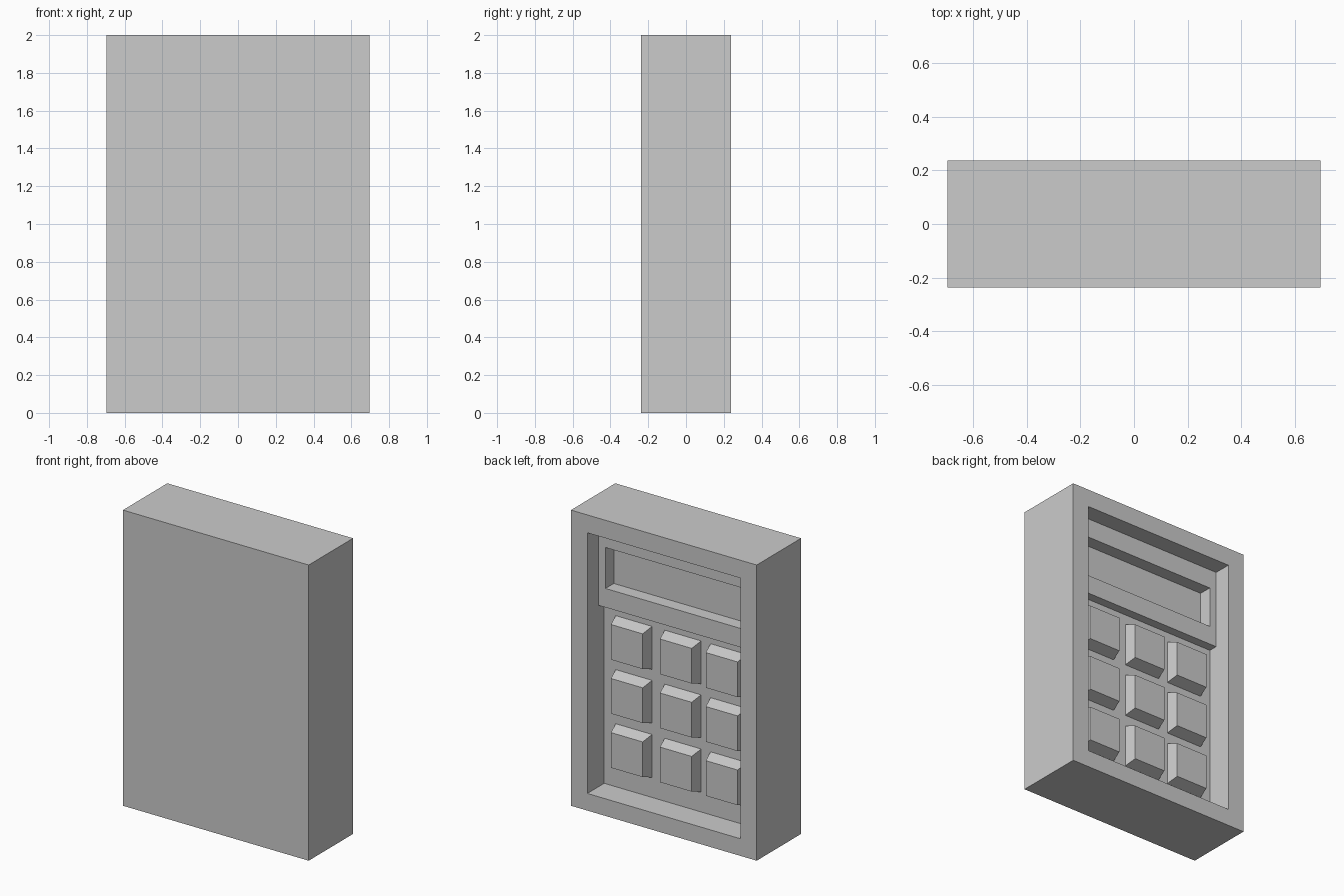
import bpy, bmesh

if "Cube" in bpy.data.objects:
    bpy.data.objects.remove(bpy.data.objects["Cube"])

W, D, H = 1.39, 0.474, 2.0
BACK = D / 2            # the keypad side faces +y
FLOOR = BACK - 0.18     # keypad floor
PANEL = BACK - 0.119    # raised panel around the screen


def new_object(name, bm):
    bmesh.ops.recalc_face_normals(bm, faces=bm.faces)
    mesh = bpy.data.meshes.new(name)
    bm.to_mesh(mesh)
    bm.free()
    ob = bpy.data.objects.new(name, mesh)
    bpy.context.collection.objects.link(ob)
    return ob


def prism(name, profile, x0, x1):
    """Extrude a (y, z) side profile from x0 to x1."""
    bm = bmesh.new()
    face = bm.faces.new([bm.verts.new((x0, y, z)) for y, z in profile])
    ext = bmesh.ops.extrude_face_region(bm, geom=[face])
    verts = [v for v in ext["geom"] if isinstance(v, bmesh.types.BMVert)]
    bmesh.ops.translate(bm, verts=verts, vec=(x1 - x0, 0, 0))
    return new_object(name, bm)


def rect(y0, y1, z0, z1):
    return [(y0, z0), (y1, z0), (y1, z1), (y0, z1)]


def cut(target, cutter):
    mod = target.modifiers.new(cutter.name, "BOOLEAN")
    mod.operation = "DIFFERENCE"
    mod.solver = "EXACT"
    mod.object = cutter
    cutter.hide_render = True
    cutter.display_type = "WIRE"


# Casing with stepped cavity and screen recess
casing = prism("casing", rect(-BACK, BACK, 0, H), -W / 2, W / 2)
cavity = prism("cavity_cutter",
               [(BACK + 0.1, 0.116), (FLOOR, 0.116), (FLOOR, 1.343),
                (PANEL, 1.343), (PANEL, 1.879), (BACK + 0.1, 1.879)],
               -0.572, 0.572)
cut(casing, cavity)
screen = prism("screen_cutter", rect(BACK - 0.208, BACK + 0.1, 1.471, 1.748),
               -0.52, 0.52)
cut(casing, screen)


# Keys: tapered blocks on the cavity floor
def key(name, x, z):
    bm = bmesh.new()
    bmesh.ops.create_cube(bm, size=1)
    for v in bm.verts:
        outer = v.co.y > 0
        sx, sz = (0.238, 0.238) if outer else (0.272, 0.29)
        v.co = (x + v.co.x * sx, FLOOR + (0.076 if outer else 0),
                z + v.co.z * sz)
    return new_object(name, bm)


for row, z in enumerate((1.128, 0.763, 0.397)):
    for col, x in enumerate((0.35, -0.017, -0.36)):
        key(f"key_{row + 1}_{col + 1}", x, z)
